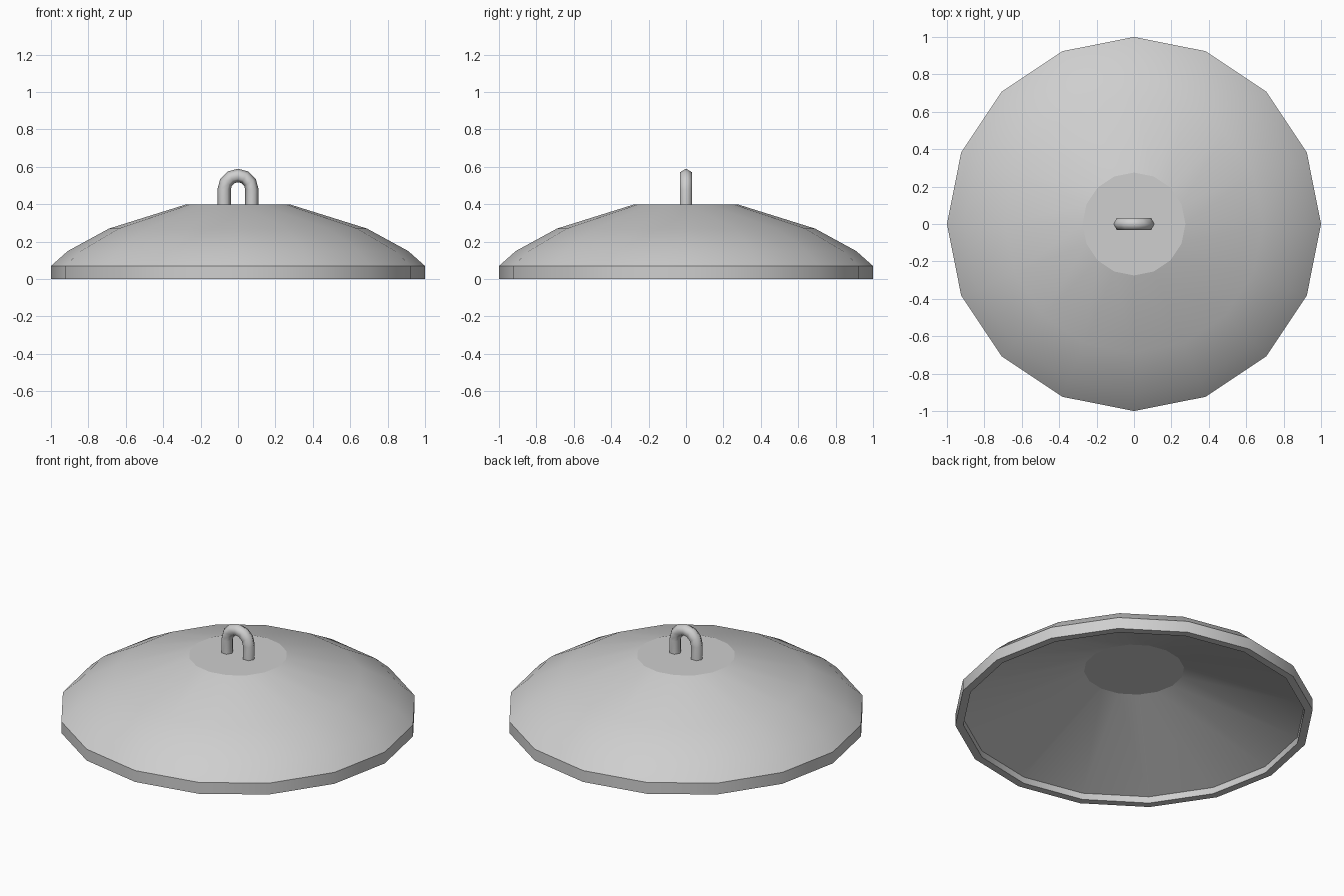
import bpy, bmesh, math

if "Cube" in bpy.data.objects:
    bpy.data.objects.remove(bpy.data.objects["Cube"], do_unlink=True)

metal = bpy.data.materials.new("light_grey")
metal.use_nodes = True
GREY = (0.62, 0.62, 0.62, 1)
metal.diffuse_color = GREY
metal.node_tree.nodes["Principled BSDF"].inputs["Base Color"].default_value = GREY


def skin(bm, rings):
    """Bridge successive vertex rings with quads and cap both ends."""
    loops = [[bm.verts.new(p) for p in ring] for ring in rings]
    n = len(loops[0])
    for a, b in zip(loops, loops[1:]):
        for i in range(n):
            j = (i + 1) % n
            bm.faces.new((a[i], a[j], b[j], b[i]))
    return [bm.faces.new(loops[0]), bm.faces.new(loops[-1])]


def finish(bm, name, sharp_faces, limit):
    bmesh.ops.recalc_face_normals(bm, faces=bm.faces)
    for f in bm.faces:
        f.smooth = True
    for e in bm.edges:
        e.smooth = e.calc_face_angle(0) < math.radians(limit)
    for f in sharp_faces:
        for e in f.edges:
            e.smooth = False
    mesh = bpy.data.meshes.new(name)
    bm.to_mesh(mesh)
    bm.free()
    mesh.materials.append(metal)
    obj = bpy.data.objects.new(name, mesh)
    bpy.context.collection.objects.link(obj)


def circle(r, z, n=16):
    return [(r * math.cos(math.tau * i / n), r * math.sin(math.tau * i / n), z)
            for i in range(n)]


# Domed shell: outer cap down to the rim, then up the hollow underside
profile = [(0.275, 0.4), (0.69, 0.27), (0.91, 0.15), (1, 0.07), (1, 0),
           (0.955, 0), (0.955, 0.04), (0.28, 0.31)]
bm = bmesh.new()
caps = skin(bm, [circle(r, z) for r, z in profile])
finish(bm, "domed_lid", caps, 35)

# Hanging loop: hexagonal tube along two legs and a half-circle arch
ARCH, TUBE, ARCH_Z = 0.074, 0.036, 0.48
path = [(0, 0.38)] + [(math.pi * i / 6, ARCH_Z) for i in range(7)] + [(math.pi, 0.38)]
rings = []
for angle, z in path:
    ring = []
    for k in range(6):
        t = math.tau * k / 6
        r = ARCH + TUBE * math.cos(t)
        ring.append((r * math.cos(angle), TUBE * math.sin(t), z + r * math.sin(angle)))
    rings.append(ring)
bm = bmesh.new()
caps = skin(bm, rings)
finish(bm, "hanging_loop", caps, 80)
